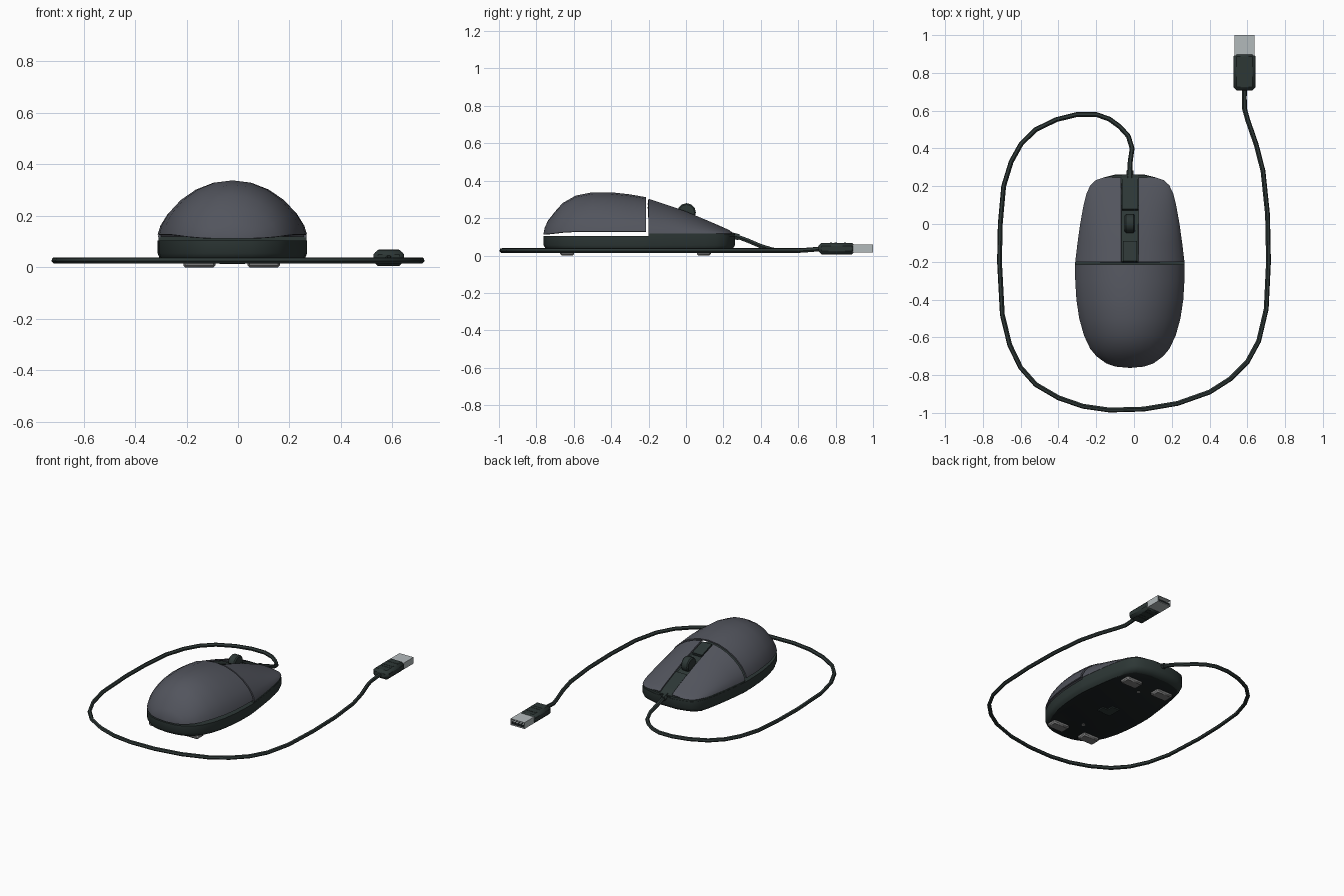
import bpy, bmesh, math
from mathutils import Matrix, Vector

if "Cube" in bpy.data.objects:
    bpy.data.objects.remove(bpy.data.objects["Cube"])

CX = -0.022  # centre line of the mouse


def material(name, r, g, b):
    m = bpy.data.materials.new(name)
    m.diffuse_color = (r, g, b, 1)
    m.use_nodes = True
    m.node_tree.nodes["Principled BSDF"].inputs["Base Color"].default_value = m.diffuse_color
    return m


GREY = material("slate_grey", 0.085, 0.09, 0.11)
DARK = material("dark_plastic", 0.026, 0.038, 0.036)
BLACK = material("black_underside", 0.012, 0.016, 0.017)
METAL = material("plug_metal", 0.45, 0.49, 0.50)
PAD = material("pad_grey", 0.20, 0.20, 0.20)

# y, half width, crown height of the mouse body
BODY = [(-0.762, 0.0, 0.115), (-0.755, 0.075, 0.15), (-0.738, 0.125, 0.187),
        (-0.70, 0.177, 0.235), (-0.66, 0.21, 0.28), (-0.59, 0.243, 0.32),
        (-0.50, 0.268, 0.338), (-0.40, 0.283, 0.338), (-0.30, 0.289, 0.327),
        (-0.215, 0.29, 0.312), (-0.2, 0.289, 0.306), (-0.10, 0.277, 0.273),
        (0.0, 0.263, 0.238), (0.10, 0.245, 0.195), (0.16, 0.230, 0.169),
        (0.205, 0.209, 0.149), (0.232, 0.180, 0.136), (0.247, 0.135, 0.124),
        (0.262, 0.075, 0.119)]


def at(y, col):
    for a, b in zip(BODY, BODY[1:]):
        if y <= b[0]:
            return a[col] + (b[col] - a[col]) * (y - a[0]) / (b[0] - a[0])
    return BODY[-1][col]


def finish(name, bm, mat):
    me = bpy.data.meshes.new(name)
    bm.to_mesh(me)
    bm.free()
    ob = bpy.data.objects.new(name, me)
    bpy.context.collection.objects.link(ob)
    me.materials.append(mat)
    return ob


def sheet(name, rows, mat, thick):
    """Skin a grid of points and thicken it downwards."""
    bm = bmesh.new()
    v = [[bm.verts.new(p) for p in row] for row in rows]
    for a, b in zip(v, v[1:]):
        for j in range(len(a) - 1):
            bm.faces.new((a[j], a[j + 1], b[j + 1], b[j]))
    bmesh.ops.remove_doubles(bm, verts=bm.verts, dist=0.0005)
    ob = finish(name, bm, mat)
    mod = ob.modifiers.new("thickness", 'SOLIDIFY')
    mod.thickness, mod.offset = thick, -1
    bpy.context.view_layer.objects.active = ob
    bpy.ops.object.modifier_apply(modifier=mod.name)
    return ob


def rings(name, loops, mat):
    """Closed solid through a stack of equal rings."""
    bm = bmesh.new()
    v = [[bm.verts.new(p) for p in loop] for loop in loops]
    n = len(v[0])
    for a, b in zip(v, v[1:]):
        for j in range(n):
            bm.faces.new((a[j], a[(j + 1) % n], b[(j + 1) % n], b[j]))
    bm.faces.new(v[0][::-1])
    bm.faces.new(v[-1])
    bmesh.ops.remove_doubles(bm, verts=bm.verts, dist=0.0005)
    bmesh.ops.recalc_face_normals(bm, faces=bm.faces)
    return finish(name, bm, mat)


def box(name, centre, size, mat, bevel=0.0):
    bm = bmesh.new()
    bmesh.ops.create_cube(bm, size=1, matrix=Matrix.Translation(centre) @ Matrix.Diagonal((*size, 1)))
    if bevel:
        bmesh.ops.bevel(bm, geom=bm.edges[:], offset=bevel, segments=1, affect='EDGES')
    return finish(name, bm, mat)


def cylinder(name, centre, r, depth, mat, axis, sides=20, bevel=0.0):
    bm = bmesh.new()
    rot = Vector((0, 0, 1)).rotation_difference(Vector(axis)).to_matrix().to_4x4()
    bmesh.ops.create_cone(bm, cap_ends=True, segments=sides, radius1=r, radius2=r,
                          depth=depth, matrix=Matrix.Translation(centre) @ rot)
    if bevel:
        caps = [e for f in bm.faces if len(f.verts) > 4 for e in f.edges]
        bmesh.ops.bevel(bm, geom=caps, offset=bevel, segments=1, affect='EDGES')
    return finish(name, bm, mat)


def tube(name, points, r, mat):
    cu = bpy.data.curves.new(name, 'CURVE')
    cu.dimensions = '3D'
    cu.bevel_depth, cu.bevel_resolution, cu.use_fill_caps = r, 1, True
    sp = cu.splines.new('POLY')
    sp.points.add(len(points) - 1)
    for p, co in zip(sp.points, points):
        p.co = (*co, 1)
    ob = bpy.data.objects.new(name, cu)
    bpy.context.collection.objects.link(ob)
    cu.materials.append(mat)
    bpy.ops.object.select_all(action='DESELECT')
    ob.select_set(True)
    bpy.context.view_layer.objects.active = ob
    bpy.ops.object.convert(target='MESH')


def outline(z, scale=1.0, y0=-1.0):
    st = [s for s in BODY if s[0] >= y0]
    pts = [(s[1], s[0]) for s in st] + [(-s[1], s[0]) for s in reversed(st)]
    return [(CX + x * scale, -0.25 + (y + 0.25) * scale, z) for x, y in pts]


def dome_row(y, rim, a0, a1, n):
    w, h = at(y, 1), at(y, 2)
    row = []
    for k in range(n + 1):
        a = a0 + (a1 - a0) * k / n
        c = max(math.cos(a), 0.0)
        row.append((CX + w * math.sin(a), y, rim + max(h - rim, 0) * c ** 1.3))
    return row


# Lower body with a black underside, and the raised rim under the buttons
base = rings("base", [outline(0.022, 0.93), outline(0.035, 0.975), outline(0.055), outline(0.105)], DARK)
base.data.materials.append(BLACK)
for f in base.data.polygons:
    f.material_index = int(f.normal.z < -0.9)
rings("front_rim", [outline(0.1, 0.995, -0.2), outline(0.119, 0.995, -0.2)], DARK)

# Rear palm shell, floating just above the base
half = math.pi / 2
sheet("palm_shell", [dome_row(s[0], min(0.128, 0.112 + (s[0] + 0.762) * 0.12), -half, half, 12)
                     for s in BODY if s[0] <= -0.21], GREY, 0.01)

# Left and right buttons either side of the centre strip
front = [s for s in BODY if -0.201 <= s[0] < 0.25]
for side, label in ((-1, "left"), (1, "right")):
    rows = []
    for s in front:
        a = math.asin(0.046 / s[1])
        ends = (a, half) if side > 0 else (-half, -a)
        rows.append(dome_row(s[0], 0.118, *ends, 7))
    sheet(label + "_button", rows, GREY, 0.01)


# Centre strip: sunken well, front panel, rear panel
def strip(name, ys, drop, w, mat, thick):
    sheet(name, [[(CX + x, y, at(y, 2) - drop) for x in (-w, w)] for y in ys], mat, thick)


strip("wheel_well", [-0.198, -0.1, 0.0, 0.1], 0.025, 0.045, DARK, 0.03)
strip("front_strip", [0.08, 0.1, 0.16, 0.205, 0.232, 0.247, 0.262], 0.005, 0.042, DARK, 0.03)
strip("rear_strip_button", [-0.197, -0.09], 0.004, 0.037, DARK, 0.03)

# Scroll wheel
cylinder("scroll_wheel", (CX, 0.003, 0.230), 0.050, 0.054, DARK, (1, 0, 0), 12, 0.007)

# Underside: pads, sensor window, screws
for x in (-0.15, 0.10):
    for y in (-0.635, 0.095):
        box("foot_pad", (x, y, 0.014), (0.125, 0.075, 0.028), PAD, 0.008)
box("sensor_window", (CX - 0.02, -0.28, 0.019), (0.06, 0.10, 0.010), DARK)
box("sensor_step", (CX + 0.03, -0.30, 0.019), (0.04, 0.05, 0.010), DARK)
for y in (-0.53, 0.02):
    cylinder("screw", (CX, y, 0.021), 0.012, 0.006, PAD, (0, 0, 1), 10)

# Cable
LEAD = [(-0.022, 0.24, 0.108), (-0.022, 0.27, 0.102), (-0.02, 0.33, 0.08),
        (-0.01, 0.4, 0.05), (-0.03, 0.465, 0.03)]
LOOP = [(-0.075, 0.515), (-0.13, 0.555), (-0.2, 0.58), (-0.3, 0.58), (-0.41, 0.553),
        (-0.52, 0.5), (-0.597, 0.425), (-0.65, 0.33), (-0.69, 0.2), (-0.708, 0.0),
        (-0.712, -0.2), (-0.697, -0.48), (-0.658, -0.64), (-0.6, -0.76), (-0.52, -0.85),
        (-0.4, -0.92), (-0.27, -0.965), (-0.13, -0.985), (0.05, -0.98), (0.23, -0.95),
        (0.4, -0.89), (0.51, -0.82), (0.6, -0.73), (0.66, -0.62), (0.7, -0.45),
        (0.712, -0.2), (0.707, 0.05), (0.683, 0.28), (0.647, 0.42), (0.602, 0.55),
        (0.585, 0.61)]
tube("cable", LEAD + [(x, y, 0.027) for x, y in LOOP] + [(0.584, 0.67, 0.031), (0.585, 0.72, 0.036)],
     0.013, DARK)
tube("strain_relief", [(-0.022, 0.24, 0.108), (-0.022, 0.283, 0.098)], 0.019, DARK)

# Plug: chamfered grip with faint bands, hollow metal tip, contact tongue
PX, PZ = 0.585, 0.037
box("plug_grip", (PX, 0.806, PZ), (0.118, 0.197, 0.062), DARK, 0.017)
for y in (0.775, 0.80, 0.85):
    box("grip_band", (PX, y, PZ), (0.08, 0.012, 0.065), DARK)
bm = bmesh.new()
bmesh.ops.create_cube(bm, size=1, matrix=Matrix.Translation((PX, 0.945, PZ)) @ Matrix.Diagonal((0.106, 0.11, 0.044, 1)))
end = max(bm.faces, key=lambda f: f.calc_center_median().y)
bmesh.ops.inset_region(bm, faces=[end], thickness=0.005)
bmesh.ops.translate(bm, verts=bmesh.ops.extrude_discrete_faces(bm, faces=[end])["faces"][0].verts[:],
                    vec=(0, -0.08, 0))
finish("plug_tip", bm, METAL)
box("plug_tongue", (PX, 0.955, PZ - 0.009), (0.094, 0.08, 0.014), BLACK)
for i in range(4):
    box("contact", (PX - 0.033 + 0.022 * i, 0.96, PZ - 0.001), (0.011, 0.066, 0.003), METAL)

# Smooth shading with crisp edges
bpy.ops.object.select_all(action='SELECT')
bpy.context.view_layer.objects.active = bpy.data.objects["base"]
bpy.ops.object.shade_smooth_by_angle(angle=math.radians(40))
